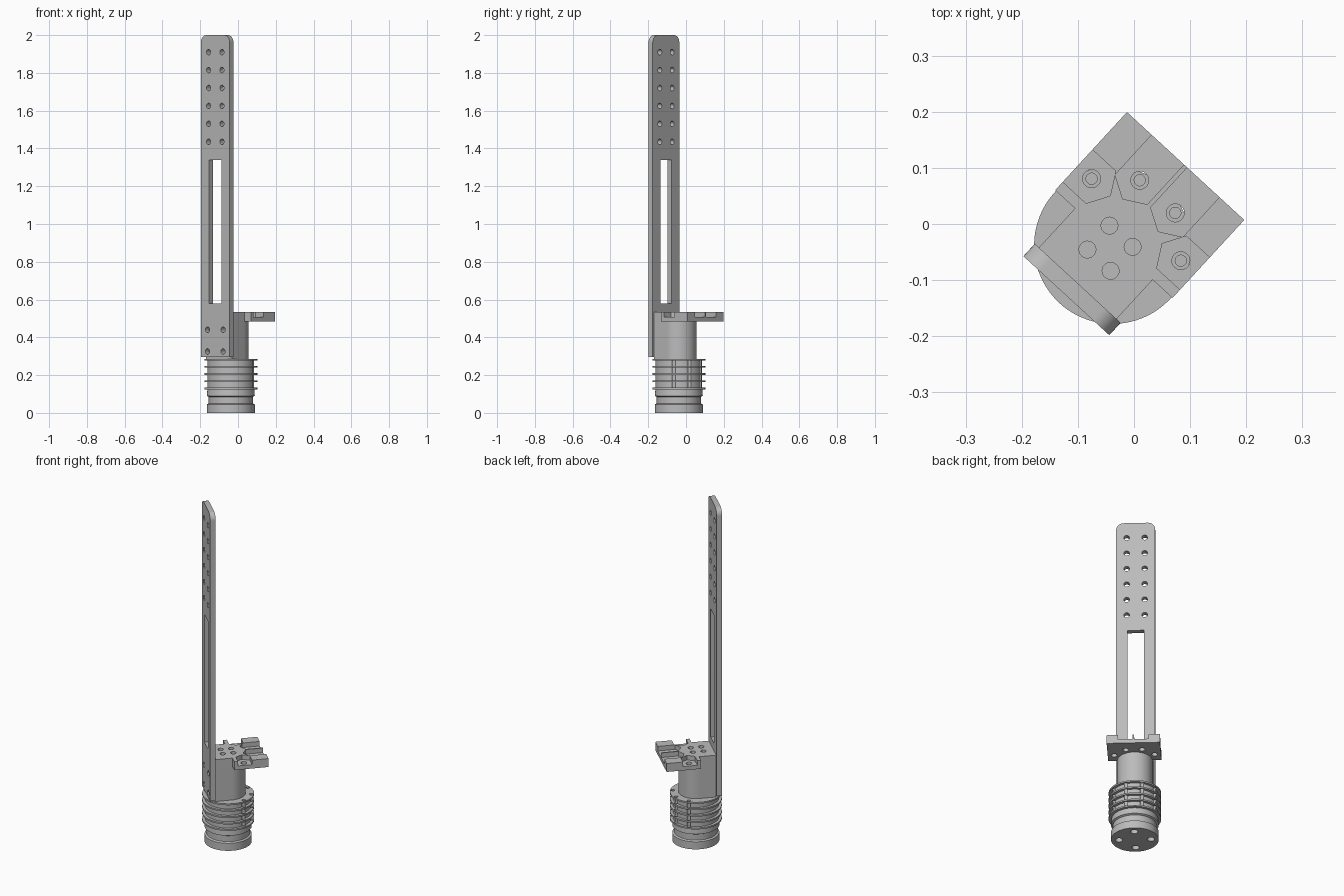
import bpy, bmesh
from math import sin, cos, pi, radians
from mathutils import Matrix

old = bpy.data.objects.get("Cube")
if old:
    bpy.data.objects.remove(old)

grey = bpy.data.materials.new("plain grey")
grey.use_nodes = True
grey.diffuse_color = (0.5, 0.5, 0.5, 1)
grey.node_tree.nodes["Principled BSDF"].inputs["Base Color"].default_value = (0.5, 0.5, 0.5, 1)

# The whole assembly is turned about the axis of the round base
FRAME = Matrix.Translation((-0.038, -0.038, 0)) @ Matrix.Rotation(radians(-42.6), 4, 'Z')


def add(name, bm):
    bmesh.ops.recalc_face_normals(bm, faces=bm.faces)
    mesh = bpy.data.meshes.new(name)
    bm.to_mesh(mesh)
    bm.free()
    mesh.materials.append(grey)
    ob = bpy.data.objects.new(name, mesh)
    bpy.context.collection.objects.link(ob)
    ob.matrix_world = FRAME
    return ob


def prism(name, pts, lo, hi, axis='z'):
    """Extrude an outline along z, or along y for upright outlines."""
    bm = bmesh.new()
    place = (lambda a, b, h: (a, b, h)) if axis == 'z' else (lambda a, b, h: (a, h, b))
    low = [bm.verts.new(place(a, b, lo)) for a, b in pts]
    high = [bm.verts.new(place(a, b, hi)) for a, b in pts]
    bm.faces.new(low)
    bm.faces.new(high)
    for i in range(len(pts)):
        j = (i + 1) % len(pts)
        bm.faces.new((low[i], low[j], high[j], high[i]))
    return add(name, bm)


def arc(x, y, r, start, end, n):
    angles = [radians(start + (end - start) * i / n) for i in range(n + 1)]
    return [(x + r * cos(a), y + r * sin(a)) for a in angles]


def hole(x, y, r, lo, hi, axis='z'):
    return prism("cutter", arc(x, y, r, 0, 360, 24)[:-1], lo, hi, axis)


def lathe(name, profile, n=96):
    bm = bmesh.new()
    rings = [[bm.verts.new((r * cos(2 * pi * i / n), r * sin(2 * pi * i / n), z))
              for i in range(n)] for r, z in profile]
    for a, b in zip(rings, rings[1:]):
        for i in range(n):
            j = (i + 1) % n
            bm.faces.new((a[i], a[j], b[j], b[i]))
    bm.faces.new(rings[0])
    bm.faces.new(rings[-1])
    return add(name, bm)


def cut(ob, cutters):
    for c in cutters:
        c.hide_render = True
        mod = ob.modifiers.new("cut", 'BOOLEAN')
        mod.operation, mod.solver, mod.object = 'DIFFERENCE', 'EXACT', c
    bpy.context.view_layer.update()
    graph = bpy.context.evaluated_depsgraph_get()
    mesh = bpy.data.meshes.new_from_object(ob.evaluated_get(graph))
    ob.modifiers.clear()
    ob.data = mesh
    for c in cutters:
        bpy.data.objects.remove(c)


# Screw positions shared by the platform and the fins
SCREWS = [(s * x, y) for s in (-1, 1) for x, y in ((0.108, 0.062), (0.043, 0.118))]

# Round base with a groove and five cooling fins
profile = [(0.127, 0), (0.127, 0.045), (0.117, 0.05), (0.117, 0.085), (0.127, 0.09)]
for k in range(5):
    z = 0.125 + 0.038 * k
    profile += [(0.124, z), (0.14, z), (0.14, z + 0.009), (0.124, z + 0.009)]
base = lathe("finned_base", profile[:-1])
cuts = [hole(x, y, 0.01, 0.13, 0.32) for x, y in SCREWS]
cuts += [hole(x, y, 0.02, -0.02, 0.04) for x, y in arc(0, 0, 0.085, 0, 270, 3)]
cut(base, cuts)

# Column, rounded away from the upright bar
column = prism("column", [(-0.094, -0.092), (0.094, -0.092)] + arc(0, 0, 0.094, 0, 180, 40),
               0.28, 0.485)


def top_holes():
    return [hole(s * 0.028, -0.007 + t * 0.029, 0.015, 0.42, 0.56)
            for s in (-1, 1) for t in (-1, 1)]


cut(column, top_holes())

# T-shaped platform with open hexagonal nut pockets
half = [(0.094, -0.092), (0.094, 0.003), (0.142, 0.003), (0.142, 0.192)]
platform = prism("platform", half + [(-x, y) for x, y in reversed(half)], 0.485, 0.535)
pocket = [(0.08, -0.039), (0.08, 0.039), (-0.0225, 0.039), (-0.045, 0), (-0.0225, -0.039)]
cuts = top_holes()
for x, y in SCREWS:
    if abs(x) > 0.1:
        s = 1 if x > 0 else -1
        outline = [(x + s * a, y + b) for a, b in pocket]
    else:
        outline = [(x + b, y + a) for a, b in pocket]
    cuts += [prism("cutter", outline, 0.508, 0.56), hole(x, y, 0.016, 0.46, 0.56)]
cut(platform, cuts)

# Upright bar with rounded top, long slot and paired holes
outline = ([(-0.104, 0.295), (0.104, 0.295)] + arc(0.064, 1.96, 0.04, 0, 90, 10)
           + arc(-0.064, 1.96, 0.04, 90, 180, 10))
bar = prism("upright_bar", outline, -0.122, -0.092, 'y')
slot = [(-0.044, 0.58), (0.044, 0.58), (0.044, 1.34), (-0.044, 1.34)]
cuts = [prism("cutter", slot, -0.15, -0.06, 'y')]
for s in (-1, 1):
    cuts += [hole(s * 0.048, 1.435 + 0.095 * k, 0.015, -0.15, -0.06, 'y') for k in range(6)]
    cuts += [hole(s * 0.056, z, 0.015, -0.15, -0.06, 'y') for z in (0.325, 0.44)]
cut(bar, cuts)

# Smooth the round walls and keep the edges sharp
bpy.ops.object.select_all(action='DESELECT')
for ob in (base, column, platform, bar):
    ob.select_set(True)
bpy.context.view_layer.objects.active = base
bpy.ops.object.shade_smooth_by_angle(angle=radians(30))
